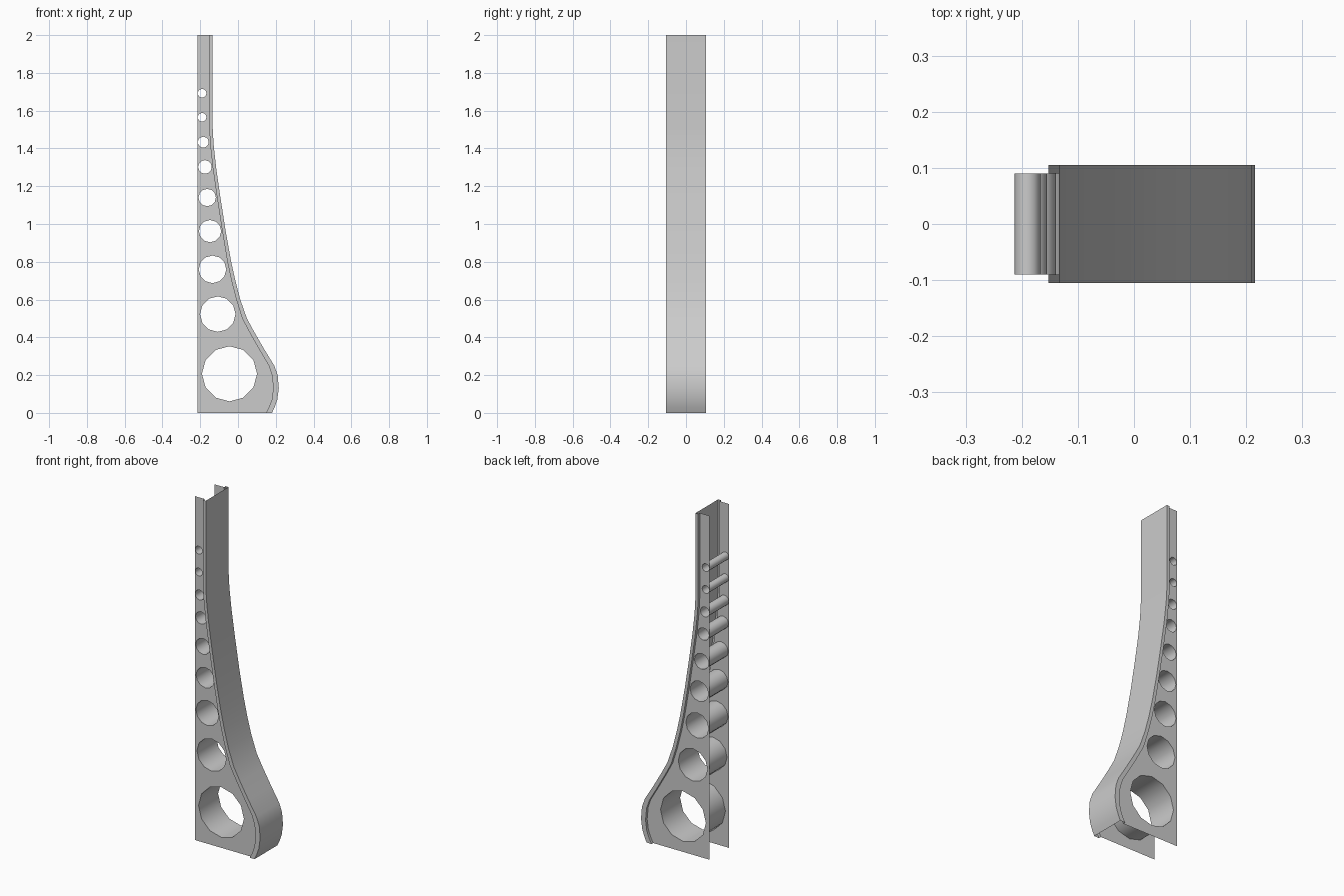
import bpy, bmesh, math

if "Cube" in bpy.data.objects:
    bpy.data.objects.remove(bpy.data.objects["Cube"])

PLATE_Y, BAND_Y, BACK_X = 0.09, 0.105, -0.215

# profile of the curved front: z, inner edge x, outer edge x
PROFILE = [
    (0.00, 0.148, 0.180), (0.03, 0.164, 0.194), (0.07, 0.179, 0.208),
    (0.13, 0.187, 0.216), (0.20, 0.180, 0.210), (0.25, 0.163, 0.192),
    (0.34, 0.110, 0.137), (0.43, 0.059, 0.085), (0.50, 0.022, 0.047),
    (0.60, -0.009, 0.012), (0.70, -0.035, -0.014), (0.80, -0.056, -0.036),
    (0.96, -0.083, -0.065), (1.14, -0.111, -0.093), (1.30, -0.134, -0.116),
    (1.42, -0.147, -0.129), (1.51, -0.152, -0.134), (2.00, -0.152, -0.134),
]
# lightening holes: x, z, radius
HOLES = [
    (-0.045, 0.207, 0.146), (-0.107, 0.523, 0.094), (-0.135, 0.76, 0.073),
    (-0.148, 0.962, 0.059), (-0.163, 1.14, 0.046), (-0.175, 1.302, 0.036),
    (-0.184, 1.433, 0.029), (-0.190, 1.565, 0.023), (-0.190, 1.692, 0.023),
]


def circle(x, z, r, n=12):
    return [(x + r * math.cos(2 * math.pi * i / n),
             z + r * math.sin(2 * math.pi * i / n)) for i in range(n)]


def finish(bm, name):
    mesh = bpy.data.meshes.new(name)
    bm.to_mesh(mesh)
    bm.free()
    ob = bpy.data.objects.new(name, mesh)
    bpy.context.collection.objects.link(ob)
    bpy.ops.object.select_all(action='DESELECT')
    ob.select_set(True)
    bpy.context.view_layer.objects.active = ob
    bpy.ops.object.shade_smooth_by_angle(angle=math.radians(40))
    return ob


def side_plate(name, y):
    bm = bmesh.new()
    outline = [(BACK_X, 2.0), (BACK_X, 0.0)] + [(xi, z) for z, xi, xo in PROFILE]
    edges = []
    for loop in [outline] + [circle(*h) for h in HOLES]:
        vs = [bm.verts.new((x, y, z)) for x, z in loop]
        edges += [bm.edges.new((vs[i - 1], vs[i])) for i in range(len(vs))]
    side = 1 if y > 0 else -1
    bmesh.ops.triangle_fill(bm, edges=edges, use_beauty=True, normal=(0, side, 0))
    for f in bm.faces:
        f.normal_update()
        if f.normal.y * side < 0:
            f.normal_flip()
    return finish(bm, name)


# two pierced side plates
side_plate("front_side_plate", -PLATE_Y)
side_plate("back_side_plate", PLATE_Y)

# curved band with stepped rims
bm = bmesh.new()
rows = []
for z, xi, xo in PROFILE:
    section = [(xi, -PLATE_Y), (xi, -BAND_Y), (xo, -BAND_Y),
               (xo, BAND_Y), (xi, BAND_Y), (xi, PLATE_Y)]
    rows.append([bm.verts.new((x, y, z)) for x, y in section])
for a, b in zip(rows, rows[1:]):
    for i in range(5):
        bm.faces.new((a[i], a[i + 1], b[i + 1], b[i]))
finish(bm, "curved_band")

# tubes lining the holes between the plates
for k, h in enumerate(HOLES):
    bm = bmesh.new()
    a, b = [[bm.verts.new((x, y, z)) for x, z in circle(*h)]
            for y in (-PLATE_Y, PLATE_Y)]
    for i in range(len(a)):
        bm.faces.new((a[i - 1], b[i - 1], b[i], a[i]))
    finish(bm, f"hole_tube_{k + 1}")
